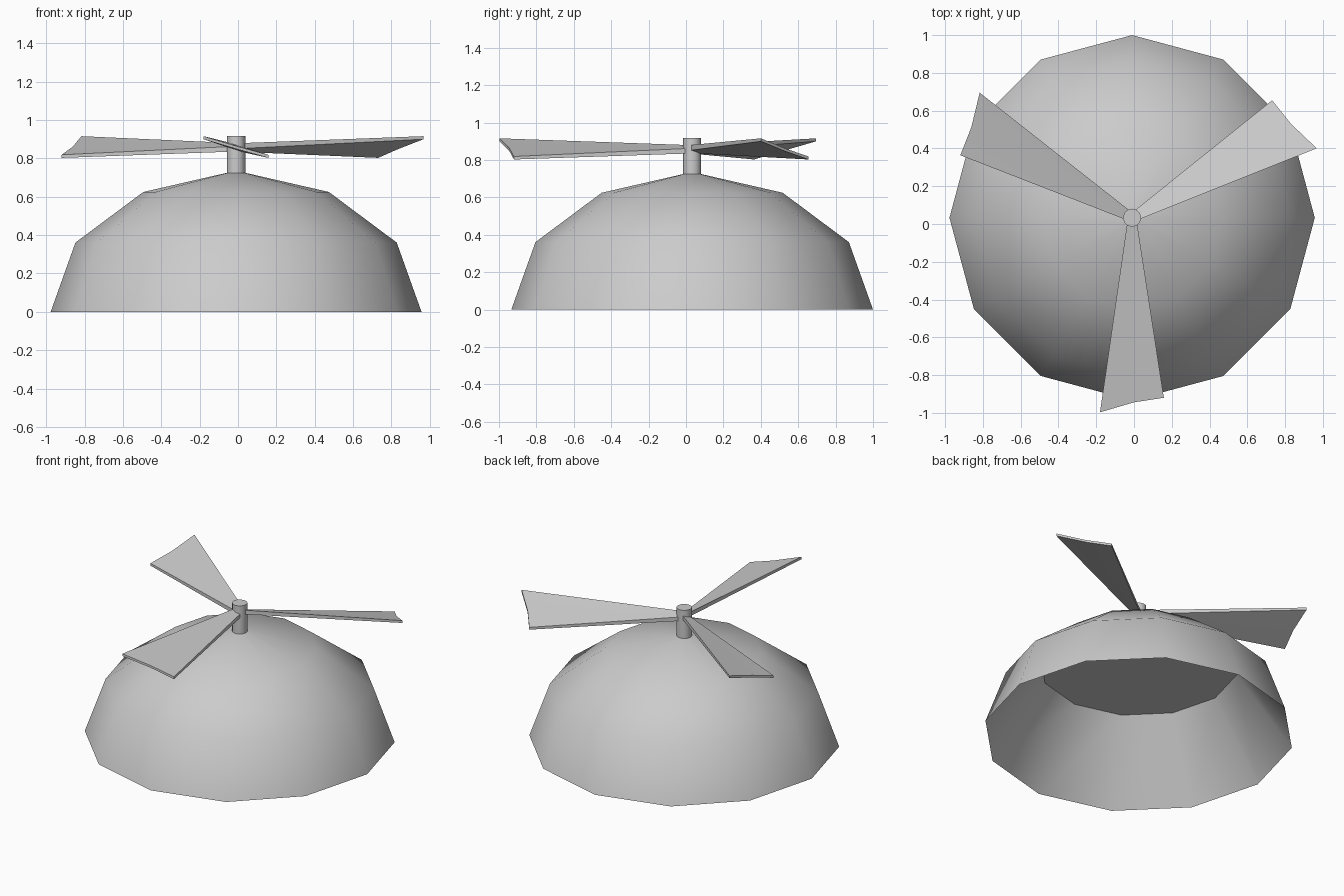
import bpy, bmesh
from math import cos, sin, pi, radians
from mathutils import Matrix, Vector

if "Cube" in bpy.data.objects:
    bpy.data.objects.remove(bpy.data.objects["Cube"])

CENTRE = Vector((-0.01, 0.033, 0))


def finish(name, bm, angle=None):
    bmesh.ops.remove_doubles(bm, verts=bm.verts, dist=1e-5)
    bmesh.ops.recalc_face_normals(bm, faces=bm.faces)
    mesh = bpy.data.meshes.new(name)
    bm.to_mesh(mesh)
    bm.free()
    ob = bpy.data.objects.new(name, mesh)
    ob.location = CENTRE
    bpy.context.collection.objects.link(ob)
    if angle:
        bpy.context.view_layer.objects.active = ob
        ob.select_set(True)
        bpy.ops.object.shade_smooth_by_angle(angle=radians(angle))
        ob.select_set(False)
    return ob


def lathe(name, profile, sides, angle):
    """Revolve (radius, height) points, capping both ends."""
    bm = bmesh.new()
    rings = [[bm.verts.new((r * cos(2 * pi * i / sides), r * sin(2 * pi * i / sides), z))
              for i in range(sides)] for r, z in profile]
    for a, b in zip(rings, rings[1:]):
        for i in range(sides):
            j = (i + 1) % sides
            bm.faces.new((a[i], a[j], b[j], b[i]))
    bm.faces.new(rings[0])
    bm.faces.new(rings[-1])
    return finish(name, bm, angle)


# Cap: low-poly dome outside, straight wall and flat ceiling inside
lathe("cap_dome", [(0.62, 0.49), (0.967, 0), (0.838, 0.361), (0.484, 0.625), (0.048, 0.725)], 12, 40)

# Short post on top of the cap
lathe("propeller_post", [(0.048, 0.70), (0.048, 0.918)], 12, 40)

# Twisted blades: (x, y, top z, bottom z) across the root and across the tip
root = [(-0.025, -0.02, 0.880, 0.852), (0, -0.02, 0.871, 0.843), (0.025, -0.02, 0.862, 0.835)]
tip = [(-0.17, -1.03, 0.916, 0.900), (0.01, -0.977, 0.862, 0.847), (0.168, -0.953, 0.819, 0.803)]


def section(bm, pts):
    loop = [(x, y, t) for x, y, t, b in pts] + [(x, y, b) for x, y, t, b in reversed(pts)]
    return [bm.verts.new(p) for p in loop]


for k in range(3):
    bm = bmesh.new()
    a, b = section(bm, root), section(bm, tip)
    for i in range(6):
        j = (i + 1) % 6
        bm.faces.new((a[i], a[j], b[j], b[i]))
    for s in (a, b):
        bm.faces.new((s[0], s[1], s[4], s[5]))
        bm.faces.new((s[1], s[2], s[3], s[4]))
    bm.transform(Matrix.Rotation(k * 2 * pi / 3, 4, 'Z'))
    finish(f"propeller_blade_{k + 1}", bm, 30)
